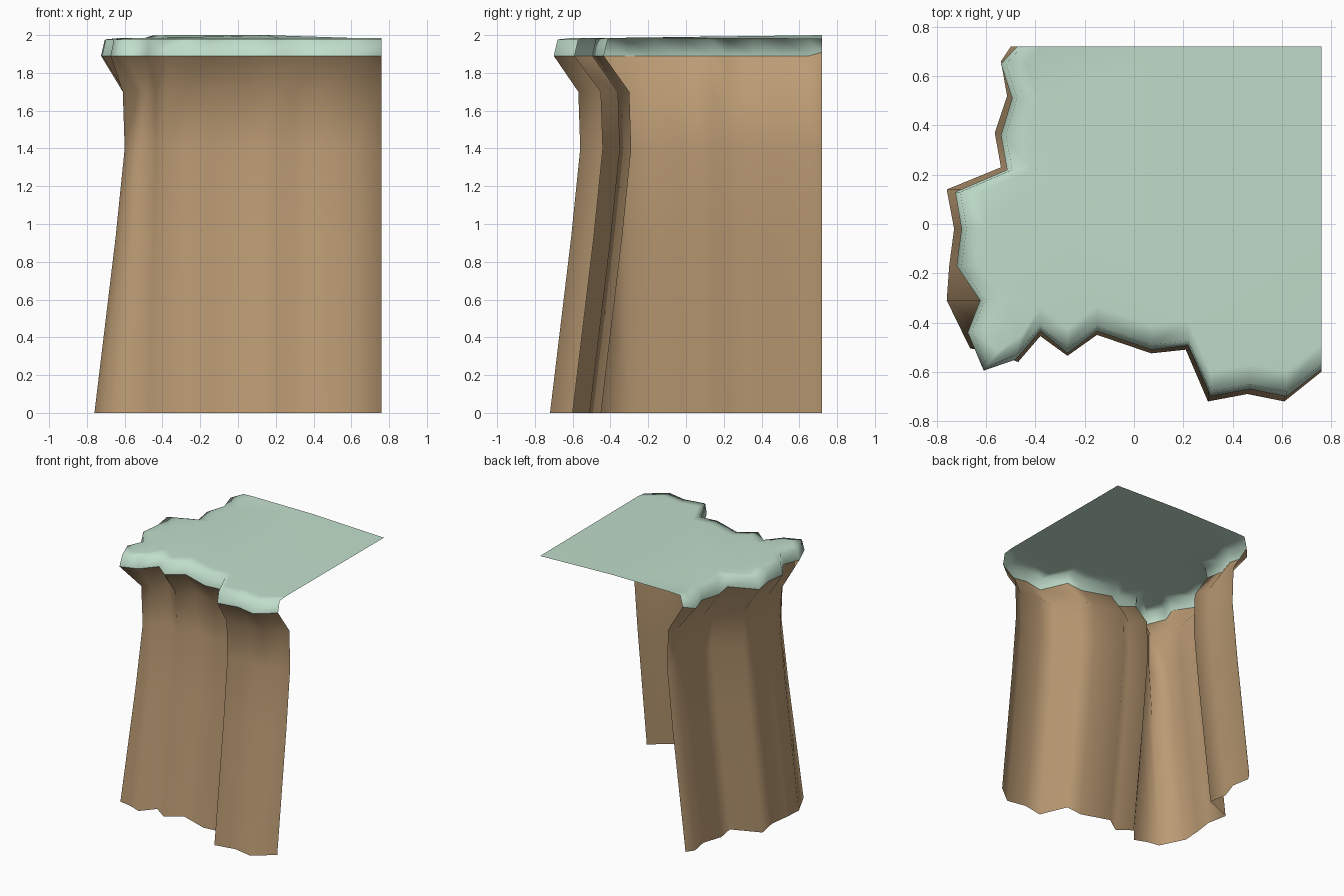
import bpy, bmesh, math

if "Cube" in bpy.data.objects:
    bpy.data.objects.remove(bpy.data.objects["Cube"])

# Ragged outlines, from the right end along the front, round the corner, up the left side
BASE = [(.76, -.60), (.61, -.72), (.46, -.69), (.30, -.72), (.21, -.51), (.07, -.525), (-.15, -.45),
        (-.27, -.535), (-.38, -.455), (-.47, -.56), (-.575, -.52), (-.665, -.505), (-.76, -.31),
        (-.75, -.17), (-.73, -.02), (-.76, .14), (-.54, .23), (-.565, .37), (-.515, .52),
        (-.54, .66), (-.50, .72)]
LIP = [(.76, -.59), (.62, -.70), (.47, -.67), (.31, -.70), (.22, -.495), (.07, -.51), (-.15, -.435),
       (-.27, -.525), (-.38, -.435), (-.48, -.55), (-.61, -.595), (-.675, -.44), (-.625, -.31),
       (-.72, -.17), (-.70, -.02), (-.725, .13), (-.515, .22), (-.54, .36), (-.495, .51),
       (-.54, .65), (-.475, .72)]
N = len(BASE)


def material(name, color):
    m = bpy.data.materials.new(name)
    m.diffuse_color = (*color, 1)
    m.use_nodes = True
    m.node_tree.nodes["Principled BSDF"].inputs["Base Color"].default_value = m.diffuse_color
    return m


def ring(outline, shift, z, rise=0.0):
    """Move an outline inward: +y on the front, +x on the left, blended at the corner."""
    out = []
    for i, (x, y) in enumerate(outline):
        a = math.pi / 2 * min(1, max(0, (i - 8.5) / 3.5))
        out.append((x + shift * math.sin(a), y + shift * math.cos(a),
                    z + (rise if i == N - 1 else 0)))
    return out


def strips(bm, rings):
    vs = [[bm.verts.new(p) for p in r] for r in rings]
    for lo, hi in zip(vs, vs[1:]):
        for i in range(N - 1):
            bm.faces.new((lo[i + 1], lo[i], hi[i], hi[i + 1]))
    return vs


def finish(bm, name, mat):
    for f in bm.faces:
        f.smooth = True
    me = bpy.data.meshes.new(name)
    bm.to_mesh(me)
    bm.free()
    me.materials.append(mat)
    ob = bpy.data.objects.new(name, me)
    bpy.context.collection.objects.link(ob)


# Rock wall: leans in, then flares out under the lip
bm = bmesh.new()
strips(bm, [ring(BASE, 0, 0), ring(BASE, .112, .93), ring(BASE, .16, 1.4),
            ring(BASE, .15, 1.7), ring(LIP, 0, 1.89, .02)])
finish(bm, "cliff_wall", material("brown earth", (.50, .33, .175)))

# Grass: short lip, softened rim and flat plateau, open at the back and right
bm = bmesh.new()
inner = strips(bm, [ring(LIP, 0, 1.89, .02), ring(LIP, .02, 1.977, .02),
                    ring(LIP, .10, 1.985, .015)])
# close the inset rim against the back edge
rim_end, in_end = inner[1][-1], inner[2][-1]
back = [bm.verts.new(p) for p in ((.15, .72, 2.0), (.76, .72, 1.98))]
plateau = bm.faces.new(list(reversed(inner[2])) + list(reversed(back)))
plateau.normal_update()
if plateau.normal.z < 0:
    plateau.normal_flip()
bmesh.ops.triangulate(bm, faces=[plateau])
finish(bm, "grass_top", material("pale green grass", (.53, .73, .60)))
